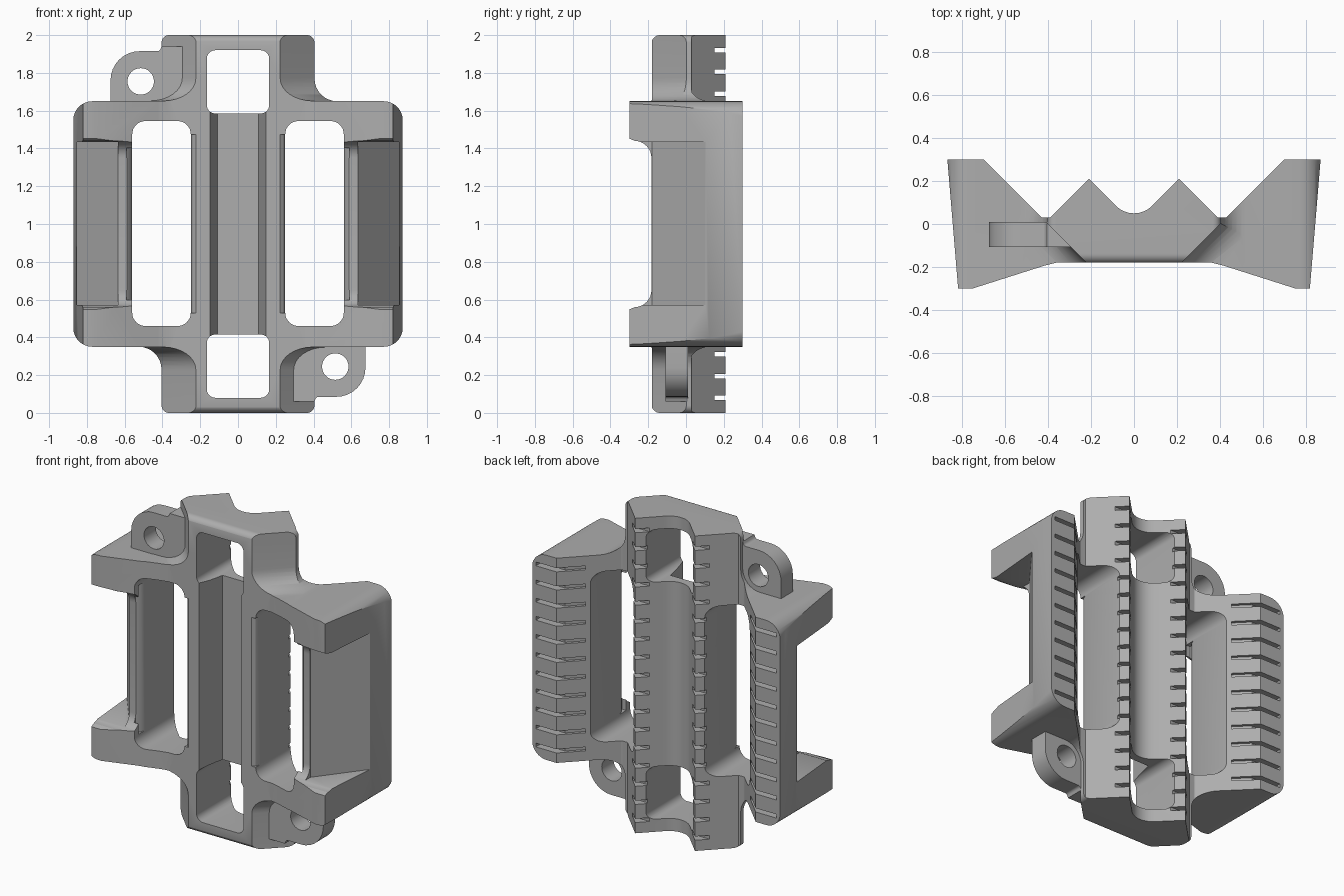
import bpy, bmesh, math
from mathutils import Matrix, Vector

cube = bpy.data.objects.get("Cube")
if cube:
    bpy.data.objects.remove(cube, do_unlink=True)

grey = bpy.data.materials.new("plain_grey")
grey.use_nodes = True
colour = (0.42, 0.42, 0.42, 1)
grey.diffuse_color = colour
grey.node_tree.nodes["Principled BSDF"].inputs["Base Color"].default_value = colour


def rounded(points, steps=8):
    """Outline with each (a, b, radius) corner replaced by an arc."""
    out = []
    for i, p in enumerate(points):
        c = Vector(p[:2])
        r = p[2] if len(p) > 2 else 0
        if not r:
            out.append(c)
            continue
        u = (Vector(points[i - 1][:2]) - c).normalized()
        v = (Vector(points[(i + 1) % len(points)][:2]) - c).normalized()
        half = u.angle(v) / 2
        centre = c + (u + v).normalized() * (r / math.sin(half))
        start = c + u * (r / math.tan(half)) - centre
        end = c + v * (r / math.tan(half)) - centre
        sweep = math.pi - 2 * half
        for k in range(steps + 1):
            t = k / steps
            out.append(centre + (start * math.sin((1 - t) * sweep)
                                 + end * math.sin(t * sweep)) / math.sin(sweep))
    return out


AXES = {"x": lambda a, b, t: (t, a, b),
        "y": lambda a, b, t: (a, t, b),
        "z": lambda a, b, t: (a, b, t)}


def prism(name, points, axis, spans, matrices=(Matrix(),)):
    """Extrude an outline along an axis, once per span and matrix."""
    bm = bmesh.new()
    outline = rounded(points)
    for m in matrices:
        for lo, hi in spans:
            a, b = [[bm.verts.new(m @ Vector(AXES[axis](p.x, p.y, t))) for p in outline]
                    for t in (lo, hi)]
            bm.faces.new(a)
            bm.faces.new(b)
            for i in range(len(a)):
                bm.faces.new((a[i - 1], a[i], b[i], b[i - 1]))
    bmesh.ops.recalc_face_normals(bm, faces=bm.faces)
    mesh = bpy.data.meshes.new(name)
    bm.to_mesh(mesh)
    bm.free()
    mesh.materials.append(grey)
    ob = bpy.data.objects.new(name, mesh)
    bpy.context.collection.objects.link(ob)
    return ob


def combine(target, tool, operation="DIFFERENCE"):
    mod = target.modifiers.new("cut", "BOOLEAN")
    mod.operation, mod.solver, mod.object = operation, "EXACT", tool
    bpy.context.view_layer.objects.active = target
    bpy.ops.object.modifier_apply(modifier=mod.name)
    bpy.data.objects.remove(tool, do_unlink=True)


def mirrored(points):
    return points + [(-p[0],) + tuple(p[1:]) for p in reversed(points)]


def flip(sx, sz):
    return (Matrix.Translation((0, 0, 1)) @ Matrix.Diagonal((sx, 1, sz, 1))
            @ Matrix.Translation((0, 0, -1)))


SIDES = [flip(1, 1), flip(-1, 1)]
ENDS = [flip(1, 1), flip(1, -1)]
CORNERS = [flip(sx, sz) for sx in (1, -1) for sz in (1, -1)]

# Body: plan section trimmed by front and side outlines
plan = [(.21, .21), (.39, .03), (.43, .03, .015), (.70, .30), (.87, .30), (.82, -.30),
        (.75, -.30), (.42, -.195, .05), (.36, -.18)]
body = prism("holder_body", [(0, 0, .12)] + mirrored(plan), "z", [(-.1, 2.1)])
front = mirrored([(.405, 2, .04), (.405, 1.65, .12), (.872, 1.65, .1),
                  (.872, .35, .1), (.405, .35, .12), (.405, 0, .04)])
combine(body, prism("front_outline", front, "y", [(-1, 1)]), "INTERSECT")
top_half = [(.4, 2), (-.183, 2, .045), (-.183, 1.66), (-.32, 1.66),
            (-.32, 1.46), (-.27, 1.44), (-.183, 1.44, .09)]
side = top_half + [(p[0], 2 - p[1]) + tuple(p[2:]) for p in reversed(top_half)]
combine(body, prism("side_outline", side, "x", [(-1, 1)]), "INTERSECT")

# Slanted front corners of the neck, blended into the wings
slant = Matrix.Translation((.223, -.18, 0)) @ Matrix.Rotation(math.pi / 4, 4, "Z")
neck = [(0, 1.652, .12), (-1.2, 1.652), (-1.2, 2.3), (0, 2.3)]
combine(body, prism("neck_slant", neck, "x", [(-1, 1)], [m @ slant for m in CORNERS]))

# Outer recess of each wing
recess = [(.635, -.5), (.635, -.18), (.858, .11), (1, .295), (1, -.5)]
combine(body, prism("wing_recess", recess, "z", [(.57, 1.435)], SIDES))

# Side windows with eased front edges, and end windows
window = [(.25, .46, .07), (.56, .46, .07), (.56, 1.545, .07), (.25, 1.545, .07)]
combine(body, prism("side_window", window, "y", [(-1, 1)], SIDES))
ease = [(.20, -.2), (.222, -.18), (.24, -.165), (.252, -.13), (.5, -.13),
        (.558, -.13), (.57, -.165), (.59, -.184), (.59, -.2)]
combine(body, prism("window_ease", ease, "z", [(.53, 1.475)], SIDES))
hatch = [(-.165, 1.585, .045), (.165, 1.585, .045), (.165, 1.92, .045), (-.165, 1.92, .045)]
combine(body, prism("end_window", hatch, "y", [(-1, 1)], ENDS))

# Front channel between the end windows
channel = mirrored([(.153, -.25), (.148, -.18), (.108, 0)])
combine(body, prism("front_channel", channel, "z", [(.38, 1.62)]))


# Comb slots along the ridges and the wing backs
def slots(count):
    mids = [1 + .115 * (i - (count - 1) / 2) for i in range(count)]
    return [(z - .012, z + .012) for z in mids]


ridge = [(.1, .15), (.32, .15), (.32, .3), (.1, .3)]
combine(body, prism("ridge_slots", ridge, "z", slots(17), SIDES))
wing = [(.845, .4), (.845, .25), (.675, .25), (.58, .155), (.58, .4)]
combine(body, prism("wing_slots", wing, "z", slots(11), SIDES))

# Mounting lugs at opposite corners
outline = [(-.675, 1.6), (-.675, 1.915, .155), (-.415, 1.915, .02), (-.405, 1.94),
           (-.295, 1.94), (-.295, 1.6)]
hole = [(-.515 + .07 * math.cos(i * math.pi / 16), 1.755 + .07 * math.sin(i * math.pi / 16))
        for i in range(32)]
parts = [body]
for name, m in (("upper_right_lug", flip(1, 1)), ("lower_left_lug", flip(-1, -1))):
    lug = prism(name, outline, "y", [(-.108, .01)], [m])
    combine(lug, prism("lug_hole", hole, "y", [(-1, 1)], [m]))
    parts.append(lug)

bpy.ops.object.select_all(action="DESELECT")
for ob in parts:
    ob.select_set(True)
bpy.context.view_layer.objects.active = body
bpy.ops.object.shade_smooth_by_angle(angle=math.radians(30))
